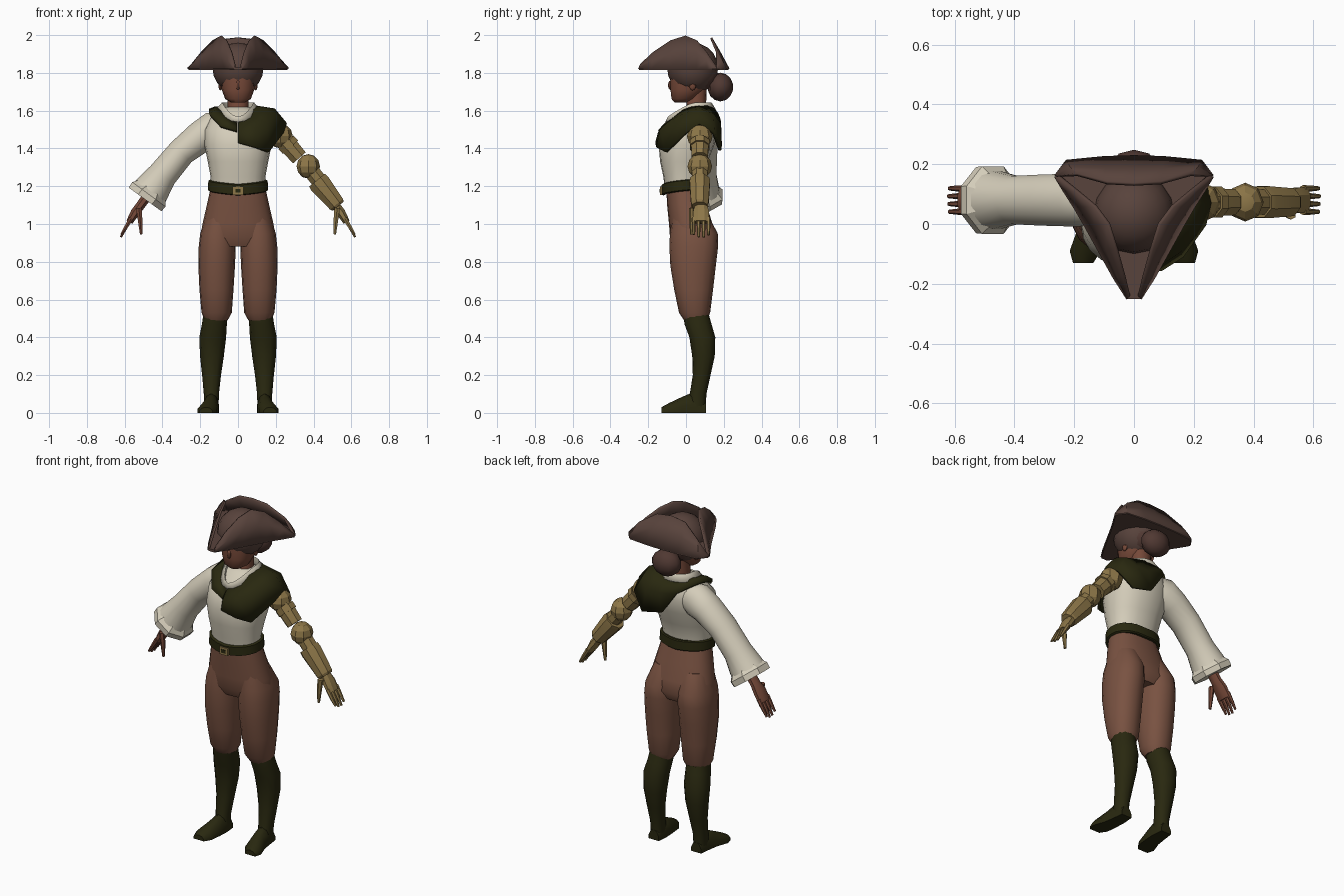
import bpy, bmesh, math
from mathutils import Vector as V


def material(name, *rgb):
    m = bpy.data.materials.new(name)
    m.diffuse_color = (*rgb, 1)
    return m


SHIRT = material("cream cloth", .66, .61, .49)
BROWN = material("brown trousers", .19, .084, .053)
SKIN = material("skin", .18, .066, .040)
GREEN = material("dark green leather", .022, .021, .005)
HAT = material("hat felt", .098, .056, .045)
HAIR = material("dark hair", .080, .040, .032)
BRASS = material("brass", .27, .185, .066)


def finish(name, bm, mat, angle=40, solid=0):
    bmesh.ops.recalc_face_normals(bm, faces=bm.faces)
    me = bpy.data.meshes.new(name)
    bm.to_mesh(me)
    bm.free()
    me.materials.append(mat)
    ob = bpy.data.objects.new(name, me)
    bpy.context.collection.objects.link(ob)
    bpy.ops.object.select_all(action='DESELECT')
    ob.select_set(True)
    bpy.context.view_layer.objects.active = ob
    bpy.ops.object.shade_smooth_by_angle(angle=math.radians(angle))
    if solid:
        md = ob.modifiers.new("thickness", 'SOLIDIFY')
        md.thickness, md.offset = solid, 0
    return ob


def loft(name, rows, mat, closed=True, caps=True, angle=40, solid=0):
    """Skin a list of point rows with quads."""
    bm = bmesh.new()
    vs = [[bm.verts.new(p) for p in r] for r in rows]
    n = len(rows[0])
    for a, b in zip(vs, vs[1:]):
        for i in range(n if closed else n - 1):
            j = (i + 1) % n
            bm.faces.new((a[i], a[j], b[j], b[i]))
    if caps:
        bm.faces.new(vs[0])
        bm.faces.new(vs[-1])
    return finish(name, bm, mat, angle, solid)


def stack(name, rings, mat, n=16, p=.9, **kw):
    """Horizontal oval rings: (z, centre x, half width, front y, back y)."""
    def pw(t):
        return math.copysign(abs(t) ** p, t)
    rows = []
    for z, cx, hw, yf, yb in rings:
        rows.append([(cx + hw * pw(math.cos(t)),
                      (yf + yb) / 2 + (yb - yf) / 2 * pw(math.sin(t)), z)
                     for t in (2 * math.pi * i / n for i in range(n))])
    return loft(name, rows, mat, **kw)


def limb(name, path, mat, y=.08, n=12, **kw):
    """Tube in the xz plane: (x, z, radius in plane, radius in y)."""
    rows = []
    for i, (x, z, r, ry) in enumerate(path):
        a, b = path[max(i - 1, 0)], path[min(i + 1, len(path) - 1)]
        d = V((b[0] - a[0], 0, b[1] - a[1])).normalized()
        side = V((-d.z, 0, d.x))
        rows.append([V((x, y, z)) + side * r * math.cos(t) + V((0, ry * math.sin(t), 0))
                     for t in (2 * math.pi * (k + .5) / n for k in range(n))])
    return loft(name, rows, mat, **kw)


def ball(name, c, r, mat, u=10, v=7, angle=40):
    bm = bmesh.new()
    bmesh.ops.create_uvsphere(bm, u_segments=u, v_segments=v, radius=1)
    for q in bm.verts:
        q.co = V((c[i] + q.co[i] * r[i] for i in range(3)))
    return finish(name, bm, mat, angle)


# trousers, boots and feet
stack("trouser_seat", [(1.2, 0, .143, -.105, .08), (1.1, 0, .165, -.1, .11), (1.0, 0, .188, -.09, .14),
                       (.93, 0, .2, -.085, .155), (.88, 0, .19, -.06, .13)], BROWN, n=20, p=.85)
for s, side in ((-1, "right"), (1, "left")):
    stack(side + "_trouser_leg", [(1.06, s * .09, .075, -.07, .11), (.95, s * .107, .093, -.085, .168),
          (.88, s * .11, .098, -.088, .17), (.78, s * .113, .097, -.083, .158), (.65, s * .114, .09, -.062, .143),
          (.53, s * .113, .08, -.037, .128), (.49, s * .115, .06, -.01, .11)], BROWN)
    stack(side + "_boot_shaft", [(.53, s * .12, .062, -.015, .118), (.47, s * .125, .066, -.008, .135),
          (.4, s * .134, .071, .018, .155), (.3, s * .138, .063, .033, .152), (.2, s * .14, .05, .036, .13),
          (.1, s * .141, .04, .02, .108), (.03, s * .141, .038, .01, .105)], GREEN, n=12)
    rows = []
    for y, cx, hw, h in ((.105, .14, .033, .06), (.04, .141, .04, .11), (-.02, .147, .043, .085),
                         (-.09, .163, .052, .052), (-.13, .17, .034, .03)):
        rows.append([(s * (cx + hw * u), y, h * w) for u, w in
                     ((-1, 0), (1, 0), (1, .4), (.6, .85), (0, 1), (-.6, .85), (-1, .4))])
    loft(side + "_boot_foot", rows, GREEN, angle=50)

# shirt body, belt, buckle
stack("shirt_body", [(1.17, 0, .143, -.11, .085), (1.25, 0, .145, -.12, .09), (1.33, 0, .16, -.137, .115),
                     (1.42, 0, .178, -.145, .15), (1.5, 0, .178, -.122, .165), (1.56, 0, .15, -.07, .155),
                     (1.6, 0, .1, -.03, .13), (1.62, 0, .06, 0, .1)], SHIRT, n=20)
belt = stack("belt", [(1.155, 0, .15, -.12, .1), (1.16, 0, .16, -.13, .106), (1.21, 0, .157, -.13, .104),
                      (1.215, 0, .148, -.12, .098)], GREEN, n=20, angle=30)
for q in belt.data.vertices:
    q.co.z += .1 * (q.co.y + .08) + .08 * abs(q.co.x)
for w, h, y, m, nm in ((.028, .022, -.137, BRASS, "buckle"), (.014, .01, -.14, GREEN, "buckle_hole")):
    loft(nm, [[(-w, y + d, 1.176 - h), (w, y + d, 1.176 - h), (w, y + d, 1.176 + h), (-w, y + d, 1.176 + h)]
              for d in (0, .01)], m)

# collar: open ring, low at the throat, high at the nape
rows = [[], [], []]
for i in range(20):
    t = 2 * math.pi * i / 20
    c, s = math.cos(t), math.sin(t)
    dip = max(0, -s) ** 2
    rows[0].append((.075 * c, .055 + .075 * s - .07 * dip, 1.56 - .02 * dip))
    rows[1].append((.085 * c, .055 + .08 * s - .07 * dip, 1.64 - .075 * dip))
    rows[2].append((.115 * c, .055 + .1 * s - .06 * dip, 1.605 - .065 * dip))
loft("shirt_collar", rows, SHIRT, caps=False, solid=.008)

# sleeve with flared cuff
limb("sleeve", [(-.08, 1.51, .08, .07), (-.13, 1.5, .098, .088), (-.2, 1.46, .086, .09), (-.3, 1.38, .076, .087),
                (-.4, 1.26, .08, .082), (-.465, 1.17, .1, .1)], SHIRT, n=16)
limb("cuff", [(-.455, 1.18, .095, .097), (-.472, 1.157, .118, .122), (-.492, 1.13, .116, .12),
              (-.49, 1.132, .09, .095), (-.46, 1.172, .06, .06)], SHIRT, n=8, angle=30)


# hands share one layout, mirrored
def hand(s, side, mat, angle):
    limb(side + "_palm", [(s * .475, 1.155, .028, .033), (s * .515, 1.1, .026, .034), (s * .545, 1.06, .026, .046),
                          (s * .575, 1.01, .019, .046)], mat, n=8, angle=angle)
    for k, tip in enumerate((.945, .932, .93, .942)):
        y = .041 + .026 * k
        limb(f"{side}_finger_{k + 1}", [(s * .565, 1.03, .013, .011), (s * .592, .985, .011, .01),
             (s * (.62 - .15 * (tip - .93)), tip, .006, .007)], mat, y=y, n=6, angle=angle)
    limb(side + "_thumb", [(s * .525, 1.085, .017, .015), (s * .518, 1.02, .014, .013),
                           (s * .513, .945, .007, .008)], mat, y=.03, n=6, angle=angle)


hand(-1, "right", SKIN, 50)
hand(1, "left", BRASS, 25)

# jointed brass arm
Y = .073
ball("brass_shoulder", (.225, Y, 1.465), (.065, .068, .065), BRASS, 8, 6, 20)
limb("brass_upper_arm", [(.2, 1.49, .05, .048), (.26, 1.425, .052, .05), (.325, 1.35, .048, .047)], BRASS, Y, 8, angle=20)
limb("brass_upper_band", [(.255, 1.432, .058, .056), (.278, 1.406, .058, .056)], BRASS, Y, 8, angle=20)
ball("brass_elbow", (.372, Y, 1.305), (.062, .065, .065), BRASS, 8, 6, 20)
limb("brass_elbow_link", [(.372, 1.3, .045, .045), (.44, 1.215, .045, .045)], BRASS, Y, 8, angle=20)
limb("brass_forearm", [(.418, 1.232, .058, .056), (.432, 1.215, .062, .058), (.522, 1.104, .048, .05),
                       (.53, 1.094, .04, .042)], BRASS, Y, 8, angle=20)

# one-shoulder cape: (inner, middle, outer) points around the neck
cape = [(0, -.1, 1.53, 0, -.142, 1.48, 0, -.155, 1.43),
        (.05, -.05, 1.57, .09, -.13, 1.5, .09, -.15, 1.405),
        (.08, -.01, 1.6, .15, -.09, 1.535, .16, -.105, 1.38),
        (.09, .03, 1.615, .19, -.01, 1.58, .235, 0, 1.48),
        (.09, .07, 1.62, .19, .07, 1.605, .252, .07, 1.53),
        (.08, .11, 1.62, .18, .14, 1.58, .235, .145, 1.48),
        (.05, .14, 1.61, .13, .178, 1.53, .16, .18, 1.39),
        (0, .15, 1.6, .05, .178, 1.53, .03, .182, 1.42),
        (-.04, .145, 1.6, -.05, .165, 1.58, -.06, .176, 1.55),
        (-.1, .08, 1.615, -.12, .08, 1.615, -.15, .08, 1.603),
        (-.1, 0, 1.6, -.125, -.015, 1.595, -.15, -.03, 1.578),
        (-.05, -.06, 1.56, -.07, -.09, 1.545, -.09, -.115, 1.515),
        (-.005, -.1, 1.53, -.005, -.125, 1.51, -.005, -.142, 1.49)]
loft("shoulder_cape", [[c[k:k + 3] for c in cape] for k in (0, 3, 6)], GREEN,
     closed=False, caps=False, angle=50, solid=.016)

# neck, head, ears, nose
stack("neck", [(1.53, 0, .062, -.02, .11), (1.6, 0, .055, 0, .105), (1.72, 0, .055, .01, .11)], SKIN, n=12)
stack("head", [(1.642, 0, .035, -.06, .0), (1.662, 0, .068, -.078, .05), (1.71, 0, .086, -.084, .1),
               (1.77, 0, .093, -.085, .125), (1.86, 0, .09, -.075, .125)], SKIN, n=14, p=.85)
ball("nose", (0, -.083, 1.735), (.013, .012, .025), SKIN, 6, 5)
for s, side in ((-1, "right"), (1, "left")):
    ball(side + "_ear", (s * .094, .035, 1.735), (.01, .018, .028), SKIN, 8, 6)

# hair under the hat and bun
ball("hair_cap", (0, .075, 1.79), (.102, .095, .085), HAIR, 14, 8)
ball("hair_bun", (0, .182, 1.725), (.088, .068, .076), HAIR, 10, 7, 50)

# three-cornered hat: (bottom x, y, top x, y, z) along each turned-up flap
side_flap = [(.02, -.25, .018, -.24, 1.845), (.065, -.18, .035, -.17, 1.91), (.115, -.09, .06, -.08, 1.97),
             (.165, 0, .085, 0, 1.995), (.2, .06, .13, .06, 1.97), (.235, .115, .19, .11, 1.91),
             (.262, .16, .25, .16, 1.835)]
half = [(.262, .16, .25, .16, 1.835), (.225, .21, .19, .165, 1.91), (.1, .222, .09, .138, 1.975),
        (0, .225, 0, .133, 1.985)]
back_flap = half + [(-a, b, -c, d, e) for a, b, c, d, e in half[-2::-1]]
B = 1.82
for name, pts, s in (("right_hat_flap", side_flap, -1), ("left_hat_flap", side_flap, 1), ("back_hat_flap", back_flap, 1)):
    loft(name, [[(s * a, b, B) for a, b, *_ in pts],
                [(s * (a + c) / 2 * 1.02, (b + d) / 2, B + (e - B) * .52) for a, b, c, d, e in pts],
                [(s * c, d, e) for a, b, c, d, e in pts]], HAT, closed=False, caps=False, solid=.012)
rim = [p[:2] for p in side_flap + back_flap[1:-1]] + [(-p[0], p[1]) for p in side_flap[::-1]]
loft("hat_brim", [[(x, y, z) for x, y in rim] for z in (B - .005, B + .01)], HAT)
ball("hat_crown", (0, .035, 1.825), (.135, .135, .135), HAT, 16, 10)
